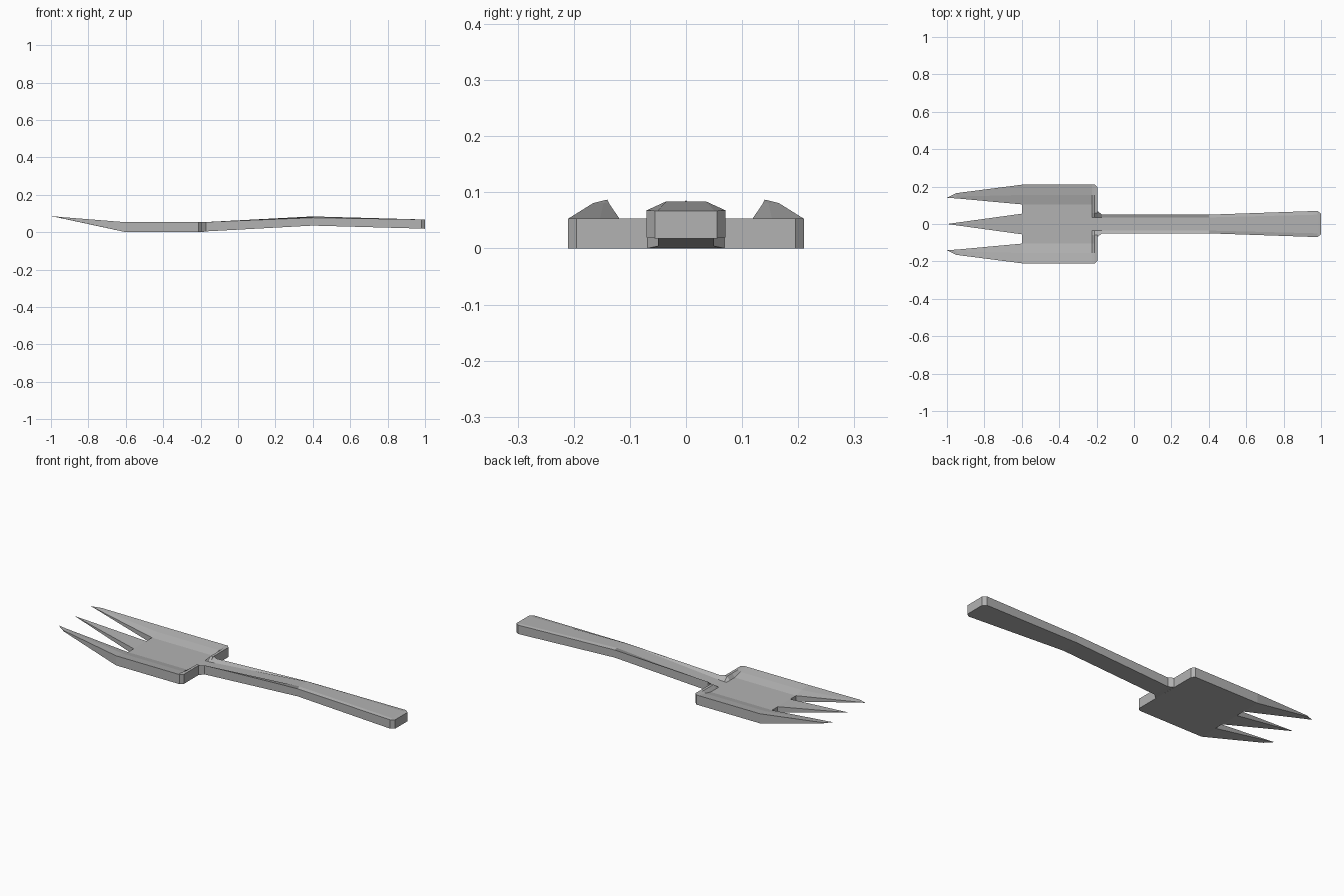
import bpy, bmesh

cube = bpy.data.objects.get("Cube")
if cube:
    bpy.data.objects.remove(cube, do_unlink=True)

GREY = (0.45, 0.45, 0.45, 1)
metal = bpy.data.materials.new("grey metal")
metal.use_nodes = True
metal.diffuse_color = GREY
metal.node_tree.nodes["Principled BSDF"].inputs["Base Color"].default_value = GREY


def loft(name, stations):
    """Each station is x, underside height, and top points (y, z) across."""
    bm = bmesh.new()
    rings = []
    for x, base, top in stations:
        section = top + [(top[-1][0], base), (top[0][0], base)]
        rings.append([bm.verts.new((x, y, z)) for y, z in section])
    for a, b in zip(rings, rings[1:]):
        for i in range(len(a)):
            j = (i + 1) % len(a)
            bm.faces.new((a[i], a[j], b[j], b[i]))
    bm.faces.new(rings[0])
    bm.faces.new(rings[-1])
    bmesh.ops.remove_doubles(bm, verts=bm.verts[:], dist=0.0005)
    bmesh.ops.recalc_face_normals(bm, faces=bm.faces[:])
    mesh = bpy.data.meshes.new(name)
    bm.to_mesh(mesh)
    bm.free()
    mesh.materials.append(metal)
    obj = bpy.data.objects.new(name, mesh)
    bpy.context.collection.objects.link(obj)


def both(half):
    """Mirror a half section across the centre line."""
    return [(-y, z) for y, z in reversed(half)] + half


FLOOR, RIM = 0.033, 0.053

# Dished head with a raised lip along its rear edge
dish = [(0.035, FLOOR), (0.06, FLOOR), (0.105, FLOOR), (0.155, 0.045), (0.21, RIM)]
lip = [(y, FLOOR if y < 0.05 else RIM) for y, z in dish]
lip_end = [(min(y, 0.195), z) for y, z in lip]
loft("head", [(-0.6, 0, both(dish)), (-0.225, 0, both(dish)),
              (-0.21, 0, both(lip)), (-0.195, 0, both(lip_end))])

# Outer tines, curving up to their points
for side, name in ((1, "left_tine"), (-1, "right_tine")):
    root = [(0.105, FLOOR), (0.155, 0.045), (0.21, RIM)]
    neck = [(0.137, 0.08), (0.147, 0.081), (0.165, 0.081)]
    tip = [(0.14, 0.087)] * 3
    loft(name, [(x, base, [(side * y, z) for y, z in top]) for x, base, top in
                ((-0.6, 0, root), (-0.95, 0.076, neck), (-1, 0.087, tip))])

# Middle tine
loft("middle_tine", [(-0.6, 0, both([(0.055, FLOOR)])),
                     (-1, 0.086, both([(0, 0.086)]))])

# Grooved shaft, flared where it joins the head
crest = both([(0.035, 0.084), (0.05, 0.077)])
loft("shaft", [(-0.197, 0, both([(0.035, FLOOR), (0.07, RIM)])),
               (-0.17, 0.004, both([(0.035, 0.035), (0.05, 0.054)])),
               (0.4, 0.035, crest)])

# Widening grip with clipped end corners
loft("grip", [(0.4, 0.035, crest),
              (0.98, 0.019, both([(0.05, 0.068), (0.07, 0.068)])),
              (1, 0.018, both([(0.05, 0.067), (0.055, 0.067)]))])
